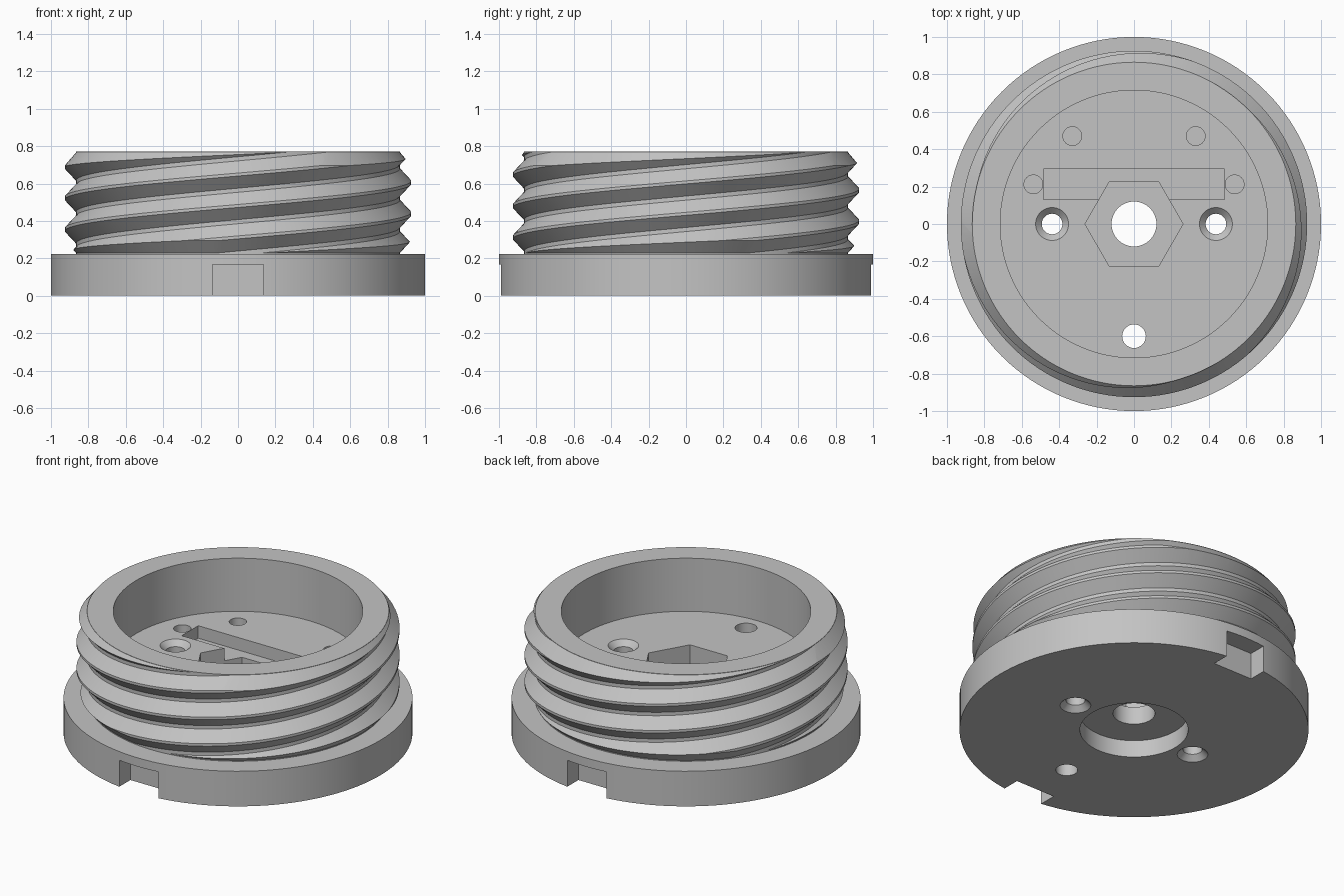
import bpy, bmesh, math
from mathutils import Matrix

SEG = 128
cube = bpy.data.objects.get("Cube")
if cube:
    bpy.data.objects.remove(cube, do_unlink=True)

grey = bpy.data.materials.new("plain grey")
grey.use_nodes = True
grey.diffuse_color = (0.55, 0.55, 0.55, 1)
grey.node_tree.nodes["Principled BSDF"].inputs["Base Color"].default_value = grey.diffuse_color


def finish(name, bm):
    """Turn a bmesh into a linked object with outward normals."""
    bmesh.ops.recalc_face_normals(bm, faces=bm.faces)
    mesh = bpy.data.meshes.new(name)
    bm.to_mesh(mesh)
    bm.free()
    mesh.materials.append(grey)
    obj = bpy.data.objects.new(name, mesh)
    bpy.context.collection.objects.link(obj)
    return obj


def lathe(name, profile, x=0, y=0, seg=SEG):
    """Spin a closed (radius, height) outline round a vertical axis."""
    bm = bmesh.new()
    rings = []
    for r, z in profile:
        if r == 0:
            rings.append([bm.verts.new((x, y, z))] * seg)
        else:
            rings.append([bm.verts.new((x + r * math.cos(math.tau * i / seg),
                                        y + r * math.sin(math.tau * i / seg), z))
                          for i in range(seg)])
    for a, b in zip(rings, rings[1:] + rings[:1]):
        if a[0] is a[1] and b[0] is b[1]:
            continue
        for i in range(seg):
            j = (i + 1) % seg
            corners = list(dict.fromkeys((a[i], a[j], b[j], b[i])))
            bm.faces.new(corners)
    return finish(name, bm)


def rod(name, r, z0, z1, x=0, y=0, seg=48):
    return lathe(name, [(0, z0), (r, z0), (r, z1), (0, z1)], x, y, seg)


def block(name, lo, hi):
    bm = bmesh.new()
    size = [h - l for l, h in zip(lo, hi)]
    mid = [(h + l) / 2 for l, h in zip(lo, hi)]
    bmesh.ops.create_cube(bm, size=1, matrix=Matrix.Translation(mid) @ Matrix.Diagonal((*size, 1)))
    return finish(name, bm)


def boolean(obj, tool, operation="DIFFERENCE"):
    """Apply a boolean and discard the tool."""
    tool.hide_render = True
    mod = obj.modifiers.new("cut", "BOOLEAN")
    mod.operation, mod.object, mod.solver = operation, tool, "EXACT"
    bpy.context.view_layer.objects.active = obj
    bpy.ops.object.modifier_apply(modifier=mod.name)
    bpy.data.objects.remove(tool, do_unlink=True)


# Cup body: flanged base, tall wall, floor with centre bore and lower recess
RIM, FLOOR, FLANGE, ROOT, CREST = 0.77, 0.434, 0.222, 0.865, 0.926
body = lathe("threaded_cup_body", [
    (0.12, 0.108), (0.31, 0.108), (0.31, 0), (1, 0), (1, FLANGE), (ROOT, FLANGE),
    (ROOT, RIM), (0.715, RIM), (0.715, FLOOR), (0.12, FLOOR)])

# Floor pockets: hexagon, cross slot and blind peg holes
boolean(body, rod("hex_cutter", 0.262, 0.22, 0.6, seg=6))
boolean(body, block("slot_cutter", (-0.485, 0.13, 0.355), (0.485, 0.295, 0.6)))
for side in (-1, 1):
    for x, y in ((0.33, 0.47), (0.538, 0.212)):
        boolean(body, rod("peg_cutter", 0.05, 0.3, 0.6, side * x, y))
    # Screw holes, countersunk on both faces
    boolean(body, lathe("screw_cutter", [
        (0, -0.1), (0.088, -0.1), (0.088, 0), (0.055, 0.033), (0.055, FLOOR - 0.033),
        (0.088, FLOOR), (0.088, 0.6), (0, 0.6)], side * 0.438, 0, 48))
    # Key notches in the flange, front and back
    near, far = sorted((side * 0.88, side * 1.2))
    boolean(body, block("notch_cutter", (-0.137, near, -0.1), (0.137, far, 0.167)))

# Plain through hole near the front
boolean(body, rod("index_cutter", 0.063, -0.1, 0.6, 0, -0.6))

# Three-start screw thread swept as helical ridges
PITCH, STARTS = 0.168, 3
LEAD = PITCH * STARTS
section = [(0.83, -0.073), (ROOT, -0.073), (CREST, -0.008),
           (CREST, 0.008), (ROOT, 0.073), (0.83, 0.073)]
bm = bmesh.new()
for start in range(STARTS):
    base = 0.69 - LEAD / 2 + start * PITCH
    first = math.floor((0.1 - base) / LEAD * SEG)
    last = math.ceil((0.9 - base) / LEAD * SEG)
    loops = []
    for i in range(first, last + 1):
        a = math.tau * i / SEG
        z = base + LEAD * i / SEG
        loops.append([bm.verts.new((r * math.cos(a), r * math.sin(a), z + dz)) for r, dz in section])
    for p, q in zip(loops, loops[1:]):
        for k in range(len(section)):
            m = (k + 1) % len(section)
            bm.faces.new((p[k], p[m], q[m], q[k]))
    bm.faces.new(loops[0])
    bm.faces.new(loops[-1][::-1])
thread = finish("screw_thread", bm)

# Chamfered envelope trims the thread run-outs
boolean(thread, lathe("thread_envelope", [
    (0, 0.215), (ROOT, 0.228), (0.94, 0.31), (0.94, 0.68), (ROOT, 0.768), (0, 0.768)]), "INTERSECT")

for obj in (body, thread):
    bpy.ops.object.select_all(action="DESELECT")
    obj.select_set(True)
    bpy.context.view_layer.objects.active = obj
    bpy.ops.object.shade_smooth_by_angle(angle=math.radians(25))
